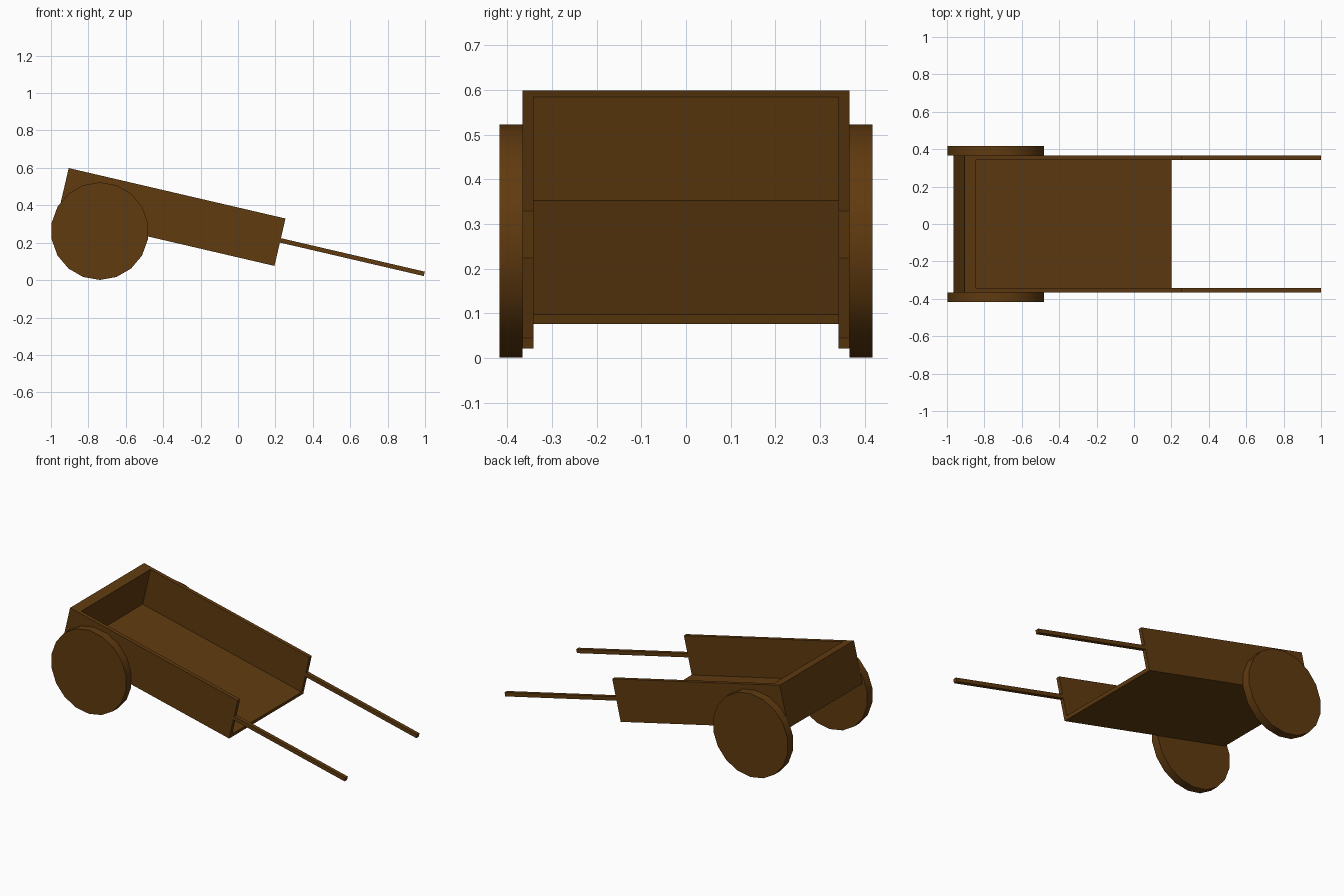
import bpy, math
from mathutils import Matrix, Vector

if "Cube" in bpy.data.objects:
    bpy.data.objects.remove(bpy.data.objects["Cube"])

wood = bpy.data.materials.new("dark_wood")
wood.diffuse_color = (0.117, 0.043, 0.005, 1)
wood.use_nodes = True
wood.node_tree.nodes["Principled BSDF"].inputs["Base Color"].default_value = wood.diffuse_color

# The cart bed is tilted; local origin is the lower front edge of the floor
TILT = Matrix.Translation((0.195, 0, 0.076)) @ Matrix.Rotation(math.radians(13.1), 4, 'Y')


def board(name, lo, hi):
    """Box between two corners in the tilted cart frame."""
    lo, hi = Vector(lo), Vector(hi)
    bpy.ops.mesh.primitive_cube_add(size=1)
    ob = bpy.context.object
    ob.name = name
    size = hi - lo
    ob.data.transform(TILT @ Matrix.Translation((lo + hi) / 2) @ Matrix.Diagonal((*size, 1)))
    ob.data.materials.append(wood)


LENGTH, HEIGHT, INNER, OUTER = 1.19, 0.26, 0.342, 0.366

# Floor and back board
board("floor", (-LENGTH + 0.062, -INNER, 0), (0, INNER, 0.022))
board("back_board", (-LENGTH, -INNER, 0), (-LENGTH + 0.062, INNER, HEIGHT))

for side, s in (("right", -1), ("left", 1)):
    y0, y1 = sorted((s * INNER, s * OUTER))
    # Side board and pull handle
    board(side + "_side_board", (-LENGTH, y0, 0), (0, y1, HEIGHT))
    board(side + "_handle", (0, y0, 0.128), (0.79, y1, 0.152))
    # Solid disc wheel
    bpy.ops.mesh.primitive_cylinder_add(vertices=18, radius=0.261, depth=0.052,
                                        location=(-0.739, s * 0.392, 0.262),
                                        rotation=(math.pi / 2, 0, 0))
    wheel = bpy.context.object
    wheel.name = side + "_wheel"
    wheel.data.materials.append(wood)
    bpy.ops.object.shade_smooth_by_angle(angle=math.radians(30))
